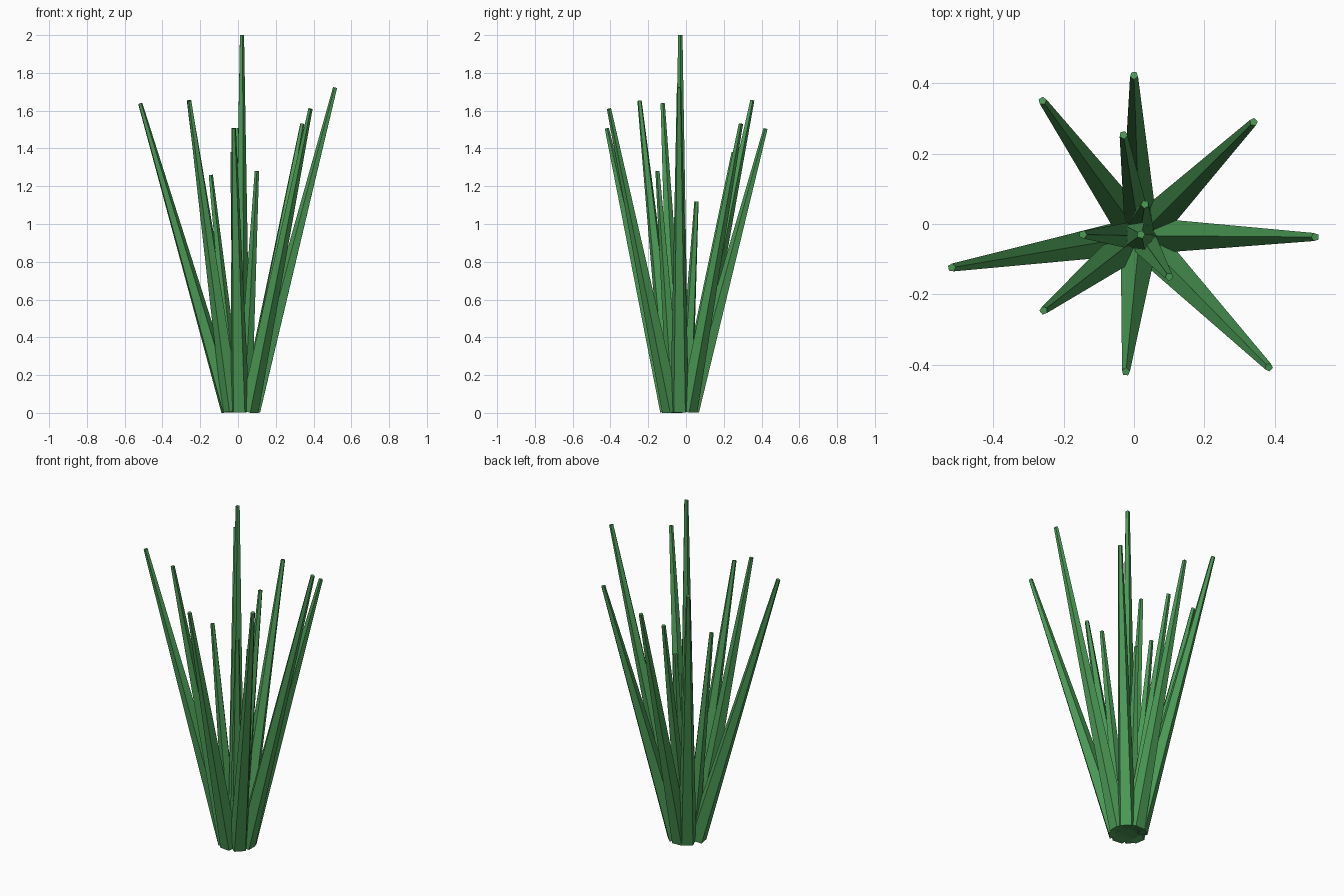
import bpy
from mathutils import Vector

if "Cube" in bpy.data.objects:
    bpy.data.objects.remove(bpy.data.objects["Cube"])

mat = bpy.data.materials.new("leaf_green")
mat.diffuse_color = (0.07, 0.32, 0.09, 1)
mat.use_nodes = True
mat.node_tree.nodes["Principled BSDF"].inputs["Base Color"].default_value = mat.diffuse_color

CENTRE = Vector((0.016, -0.033, 0.012))


def blade(name, tip, offset, radius):
    """Tapered five-sided blade leaning from the clump centre to its tip."""
    tip = Vector(tip)
    out = Vector((tip.x - CENTRE.x, tip.y - CENTRE.y, 0))
    base = CENTRE + (out.normalized() * offset if offset else Vector())
    axis = tip - base
    bpy.ops.mesh.primitive_cone_add(vertices=5, radius1=radius, radius2=0.012,
                                    depth=axis.length, location=(base + tip) / 2)
    ob = bpy.context.object
    ob.name = name
    ob.rotation_euler = axis.to_track_quat('Z', 'Y').to_euler()
    ob.data.materials.append(mat)


# Tall upright blade in the middle
blade("centre_blade", (0.02, -0.03, 2.0), 0, 0.05)

# Outer ring of long leaning blades
outer = [(0.0, 0.422, 1.505), (0.34, 0.29, 1.53), (0.515, -0.037, 1.722),
         (0.383, -0.407, 1.61), (-0.023, -0.42, 1.507), (-0.257, -0.246, 1.652),
         (-0.518, -0.124, 1.638), (-0.26, 0.35, 1.655)]
for i, tip in enumerate(outer):
    blade(f"outer_blade_{i + 1}", tip, 0.06, 0.052)

# Shorter inner blades
inner = [(-0.03, 0.253, 1.38), (0.031, 0.056, 1.12),
         (-0.145, -0.03, 1.26), (0.1, -0.15, 1.28)]
for i, tip in enumerate(inner):
    blade(f"inner_blade_{i + 1}", tip, 0.03, 0.042)
